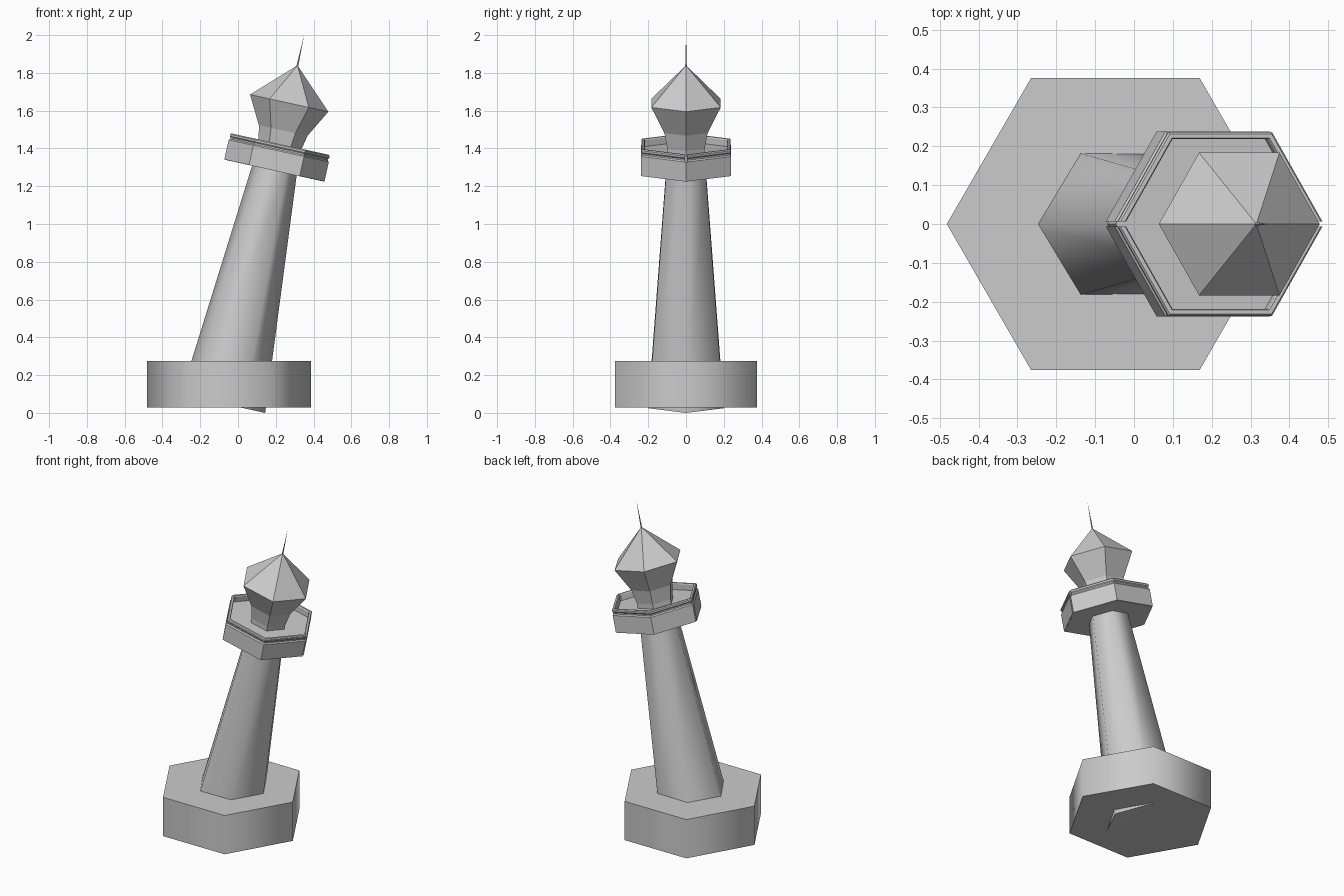
import bpy, bmesh, math
from mathutils import Matrix, Vector

if "Cube" in bpy.data.objects:
    bpy.data.objects.remove(bpy.data.objects["Cube"])

# Leaning axis: local z = 0 is the roof apex
LEAN = Matrix.Translation((0.315, 0, 1.84)) @ Matrix.Rotation(math.radians(12.4), 4, 'Y')


def finish(name, bm, matrix, smooth=None):
    bmesh.ops.recalc_face_normals(bm, faces=bm.faces)
    mesh = bpy.data.meshes.new(name)
    bm.to_mesh(mesh)
    bm.free()
    obj = bpy.data.objects.new(name, mesh)
    bpy.context.collection.objects.link(obj)
    obj.matrix_world = matrix
    if smooth:
        bpy.ops.object.select_all(action='DESELECT')
        obj.select_set(True)
        bpy.context.view_layer.objects.active = obj
        bpy.ops.object.shade_smooth_by_angle(angle=math.radians(smooth))
    return obj


def hexagon(r, z):
    return [Vector((r * math.cos(i * math.pi / 3), r * math.sin(i * math.pi / 3), z))
            for i in range(6)]


def hex_stack(name, profile, matrix=LEAN, smooth=None):
    """Six-sided solid through (radius, height) pairs; radius 0 closes to a point."""
    bm = bmesh.new()
    rings = [[bm.verts.new(p) for p in hexagon(r, z)] for r, z in profile]
    for a, b in zip(rings, rings[1:]):
        for i in range(6):
            j = (i + 1) % 6
            bm.faces.new((a[i], a[j], b[j], b[i]))
    bm.faces.new(rings[0][::-1])
    bm.faces.new(rings[-1])
    bmesh.ops.remove_doubles(bm, verts=bm.verts, dist=1e-5)
    return finish(name, bm, matrix, smooth)


def half_rail(name, side, section, gap):
    """Sweep a (radius, height) section round half the hexagon, leaving end slits."""
    bm = bmesh.new()
    rings = []
    for i in range(4):
        ring = []
        for r, z in section:
            p = hexagon(r, z)[i]
            if i in (0, 3):  # pull the end back along its wall
                q = hexagon(r, z)[1 if i == 0 else 2]
                p = p + (q - p).normalized() * gap
            ring.append(bm.verts.new((p.x, p.y * side, p.z)))
        rings.append(ring)
    n = len(section)
    for a, b in zip(rings, rings[1:]):
        for i in range(n):
            j = (i + 1) % n
            bm.faces.new((a[i], a[j], b[j], b[i]))
    bm.faces.new(rings[0])
    bm.faces.new(rings[-1])
    return finish(name, bm, LEAN)


# Upright plinth
hex_stack("base", [(0.434, 0.028), (0.434, 0.275)],
          Matrix.Translation((-0.048, 0, 0)), smooth=65)

# Tapered leaning shaft, one corner pokes through under the base
hex_stack("tower_shaft", [(0.228, -1.834), (0.119, -0.55)], smooth=65)

# Gallery deck
hex_stack("gallery_deck", [(0.268, -0.571), (0.268, -0.468)])

# Gallery wall and rail, split at the two end corners
section = [(0.262, -0.57), (0.275, -0.57), (0.275, -0.464), (0.268, -0.457),
           (0.268, -0.449), (0.273, -0.443), (0.273, -0.433), (0.268, -0.427),
           (0.256, -0.427), (0.252, -0.433), (0.252, -0.48), (0.262, -0.48)]
for label, side in (("back", 1), ("front", -1)):
    half_rail("gallery_rail_" + label, side, section, 0.007)

# Lantern room flaring out to the eaves, then a pointed roof
hex_stack("lantern_room", [(0.112, -0.5), (0.114, -0.44), (0.132, -0.353), (0.212, -0.205)])
hex_stack("roof", [(0.212, -0.205), (0.0, 0.0)])

# Spire
hex_stack("spire", [(0.005, -0.01), (0.0, 0.164)])
